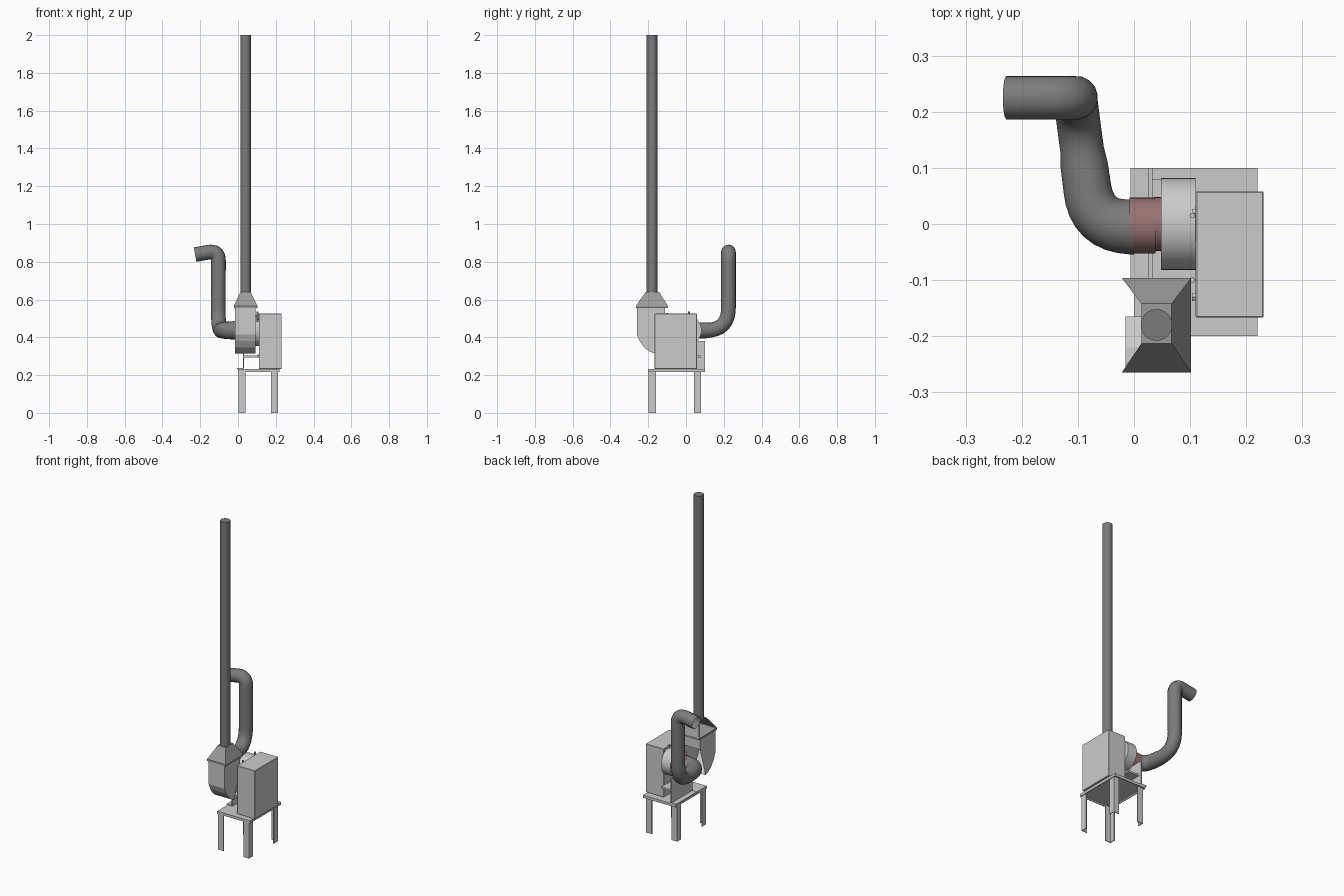
import bpy, bmesh, math
from mathutils import Vector, Matrix

if "Cube" in bpy.data.objects:
    bpy.data.objects.remove(bpy.data.objects["Cube"])


def material(name, r, g, b):
    m = bpy.data.materials.new(name)
    m.diffuse_color = (r, g, b, 1)
    m.use_nodes = True
    m.node_tree.nodes["Principled BSDF"].inputs["Base Color"].default_value = m.diffuse_color
    return m


DARK = material("dark_grey", 0.2, 0.2, 0.2)
HOOD = material("mid_grey", 0.33, 0.33, 0.33)
RUST = material("dull_red", 0.32, 0.17, 0.17)


def finish(name, bm, mat=None, smooth=False):
    bmesh.ops.recalc_face_normals(bm, faces=bm.faces)
    me = bpy.data.meshes.new(name)
    bm.to_mesh(me)
    bm.free()
    ob = bpy.data.objects.new(name, me)
    bpy.context.collection.objects.link(ob)
    if mat:
        me.materials.append(mat)
    if smooth:
        shade(ob)
    return ob


def shade(ob):
    bpy.ops.object.select_all(action='DESELECT')
    ob.select_set(True)
    bpy.context.view_layer.objects.active = ob
    bpy.ops.object.shade_smooth_by_angle(angle=math.radians(35))


def box(name, x0, x1, y0, y1, z0, z1, bevel=0.0):
    bm = bmesh.new()
    m = Matrix.Translation(((x0 + x1) / 2, (y0 + y1) / 2, (z0 + z1) / 2))
    m = m @ Matrix.Diagonal((x1 - x0, y1 - y0, z1 - z0, 1))
    bmesh.ops.create_cube(bm, size=1, matrix=m)
    if bevel:
        bmesh.ops.bevel(bm, geom=bm.edges[:], offset=bevel, segments=1, affect='EDGES')
    return finish(name, bm)


def cylinder(name, start, end, r, mat=None, sides=32, caps=True):
    a, b = Vector(start), Vector(end)
    rot = (b - a).to_track_quat('Z', 'Y').to_matrix().to_4x4()
    bm = bmesh.new()
    bmesh.ops.create_cone(bm, cap_ends=caps, segments=sides, radius1=r, radius2=r,
                          depth=(b - a).length, matrix=Matrix.Translation((a + b) / 2) @ rot)
    return finish(name, bm, mat, True)


def prism(name, pts, axis, lo, hi, mat=None):
    """Extrude a flat profile; axis 'x' takes (y, z) points, axis 'z' takes (x, y)."""
    bm = bmesh.new()
    place = (lambda p, t: (t, *p)) if axis == 'x' else (lambda p, t: (*p, t))
    f = bm.faces.new([bm.verts.new(place(p, lo)) for p in pts])
    r = bmesh.ops.extrude_face_region(bm, geom=[f])
    d = (hi - lo, 0, 0) if axis == 'x' else (0, 0, hi - lo)
    bmesh.ops.translate(bm, vec=d, verts=[v for v in r['geom'] if isinstance(v, bmesh.types.BMVert)])
    return finish(name, bm, mat)


# Stand: table plate with a downturned rim and four angle-iron legs
box("table_plate", 0.0, 0.22, -0.2, 0.1, 0.225, 0.232)
for side, y in (("front", -0.2), ("back", 0.095)):
    box(side + "_table_rim", 0.0, 0.22, y, y + 0.005, 0.216, 0.226)
for side, x in (("left", 0.0), ("right", 0.215)):
    box(side + "_table_rim", x, x + 0.005, -0.2, 0.1, 0.216, 0.226)
t, w = 0.005, 0.038
for xn, x, sx in (("left", 0.003, 1), ("right", 0.212, -1)):
    for yn, y, sy in (("front", -0.198, 1), ("back", 0.08, -1)):
        ell = [(0, 0), (w, 0), (w, t), (t, t), (t, w), (0, w)]
        prism(f"{yn}_{xn}_leg", [(x + sx * a, y + sy * b) for a, b in ell], 'z', 0, 0.225)

# Motor cabinet
box("motor_cabinet", 0.11, 0.231, -0.167, 0.058, 0.232, 0.525, 0.002)

# Bracket carrying the fan
box("bracket_plate", 0.026, 0.033, -0.1, 0.1, 0.232, 0.38)
box("bracket_foot", -0.006, 0.028, -0.1, 0.1, 0.232, 0.237)
box("bracket_crossbar", 0.033, 0.11, -0.1, 0.08, 0.292, 0.304)

# Fan drum, inlet collar and bolts
CY, CZ = 0.0, 0.437
cylinder("fan_drum", (0.048, CY, CZ), (0.11, CY, CZ), 0.082, sides=40)
cylinder("inlet_neck", (0.036, CY, CZ), (0.05, CY, CZ), 0.048, RUST)
cylinder("inlet_collar", (-0.008, -0.003, CZ), (0.038, -0.003, CZ), 0.05, RUST)
for i, (y, z) in enumerate(((0.02, 0.515), (-0.13, 0.5), (-0.13, 0.3), (0.03, 0.3))):
    cylinder(f"cabinet_bolt_{i + 1}", (0.103, y, z), (0.112, y, z), 0.008, sides=6)
for i, y in enumerate((0.015, -0.1)):
    cylinder(f"fixing_pin_{i + 1}", (0.104, y, 0.48), (0.104, y, 0.537 - i * 0.007), 0.005, sides=8)

# Outlet elbow: curved floor rising into the hood, open towards the fan and at the top
X0, X1 = -0.015, 0.092
curve = [(-0.165, 0.315), (-0.195, 0.326), (-0.22, 0.345), (-0.245, 0.38), (-0.26, 0.415), (-0.26, 0.56)]
bm = bmesh.new()
rows = [[bm.verts.new((x, y, z)) for y, z in curve + [(-0.112, 0.56), (-0.112, 0.49)]] for x in (X0, X1)]
for i in range(len(curve) - 1):
    bm.faces.new((rows[0][i], rows[0][i + 1], rows[1][i + 1], rows[1][i]))
for r in rows:
    bm.faces.new(r)
bm.faces.new((rows[0][-1], rows[0][-2], rows[1][-2], rows[1][-1]))
finish("outlet_elbow", bm)

# Hood: rim strip and tapered walls, with the left wall open
lower = [(-0.022, -0.265), (0.102, -0.265), (0.102, -0.096), (-0.022, -0.096)]
upper = [(0.013, -0.213), (0.067, -0.213), (0.067, -0.142), (0.013, -0.142)]
bm = bmesh.new()
loops = [[bm.verts.new((x, y, z)) for x, y in pts]
         for pts, z in ((lower, 0.555), (lower, 0.567), (upper, 0.64))]
for k in range(2):
    for i in range(4):
        if k == 1 and i == 3:
            continue
        j = (i + 1) % 4
        bm.faces.new((loops[k][i], loops[k][j], loops[k + 1][j], loops[k + 1][i]))
bm.faces.new(loops[2])
finish("outlet_hood", bm, HOOD)

# Tall chimney
cylinder("chimney_pipe", (0.04, -0.18, 0.635), (0.04, -0.18, 2.0), 0.028, DARK)


# Flexible intake hose along a path with rounded corners
def rounded(corners):
    out = [Vector(corners[0][0])]
    for k in range(1, len(corners) - 1):
        p, d = Vector(corners[k][0]), corners[k][1]
        a = p + (Vector(corners[k - 1][0]) - p).normalized() * d
        b = p + (Vector(corners[k + 1][0]) - p).normalized() * d
        out += [a * (1 - s) ** 2 + p * 2 * s * (1 - s) + b * s * s for s in (i / 8 for i in range(9))]
    return out + [Vector(corners[-1][0])]


path = rounded([((0.0, -0.005, CZ), 0), ((-0.074, -0.005, CZ), 0.068),
                ((-0.105, 0.225, CZ), 0.12), ((-0.103, 0.225, 0.86), 0.055),
                ((-0.227, 0.225, 0.838), 0)])
cu = bpy.data.curves.new("intake_hose", 'CURVE')
cu.dimensions = '3D'
cu.bevel_depth = 0.039
cu.bevel_resolution = 6
sp = cu.splines.new('POLY')
sp.points.add(len(path) - 1)
for i, (pt, p) in enumerate(zip(sp.points, path)):
    pt.co = (*p, 1)
    pt.radius = 1.28 - 0.2 * min(1, i / 10) if i < 11 else 1.0
hose = bpy.data.objects.new("intake_hose", cu)
bpy.context.collection.objects.link(hose)
bpy.ops.object.select_all(action='DESELECT')
hose.select_set(True)
bpy.context.view_layer.objects.active = hose
bpy.ops.object.convert(target='MESH')
hose = bpy.context.object
hose.data.materials.append(DARK)
shade(hose)
